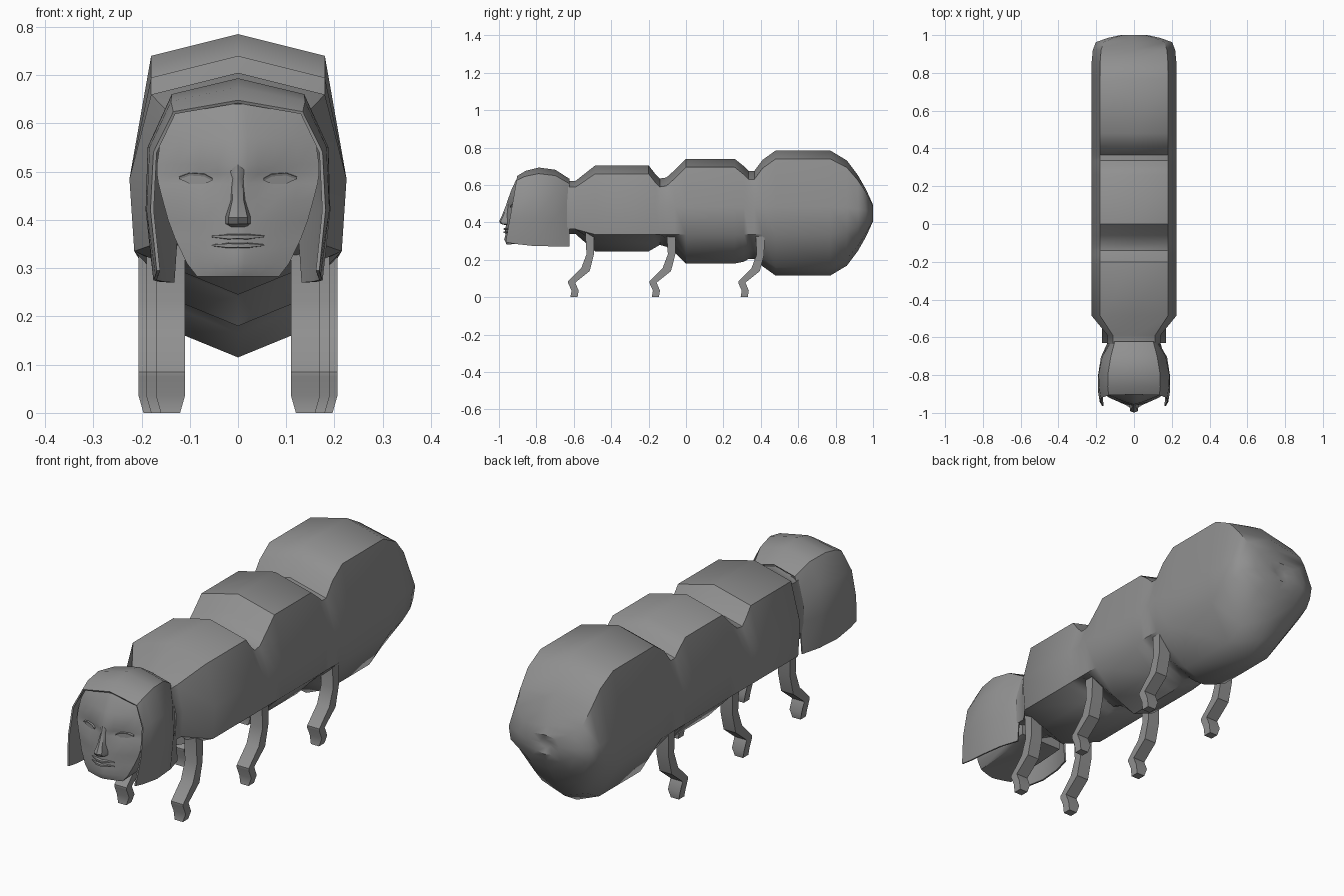
import bpy, bmesh, math

if "Cube" in bpy.data.objects:
    bpy.data.objects.remove(bpy.data.objects["Cube"])

grey = bpy.data.materials.new("dark_grey")
grey.diffuse_color = (.28, .28, .28, 1)
grey.use_nodes = True
grey.node_tree.nodes["Principled BSDF"].inputs["Base Color"].default_value = grey.diffuse_color


def make(name, verts, faces, angle=25, thick=0):
    me = bpy.data.meshes.new(name)
    me.from_pydata(verts, [], faces)
    bm = bmesh.new()
    bm.from_mesh(me)
    bmesh.ops.recalc_face_normals(bm, faces=bm.faces)
    bm.to_mesh(me)
    bm.free()
    me.materials.append(grey)
    ob = bpy.data.objects.new(name, me)
    bpy.context.collection.objects.link(ob)
    bpy.ops.object.select_all(action='DESELECT')
    ob.select_set(True)
    bpy.context.view_layer.objects.active = ob
    if thick:
        m = ob.modifiers.new("thickness", 'SOLIDIFY')
        m.thickness, m.offset = thick, 0
        bpy.ops.object.modifier_apply(modifier=m.name)
    bpy.ops.object.shade_smooth_by_angle(angle=math.radians(angle))
    return ob


def loft(name, rings, closed=True, angle=25, thick=0):
    n = len(rings[0])
    verts = [p for r in rings for p in r]
    faces = []
    for i in range(len(rings) - 1):
        for j in range(n if closed else n - 1):
            k = (j + 1) % n
            faces.append((i * n + j, i * n + k, (i + 1) * n + k, (i + 1) * n + j))
    if closed:
        faces += [tuple(range(n)), tuple(range((len(rings) - 1) * n, len(rings) * n))]
    return make(name, verts, faces, angle, thick)


def mirrored(half):
    # half outline starting on the centre line -> full left-to-right strip
    return [(-x, y, z) for x, y, z in reversed(half[1:])] + half


# Body: ten-sided rings with constant width and swelling height
def ring(y, top, bot, s=1, w=1):
    right = [(0, top), (.18, top - .045), (.225, .485), (.215, .335), (.11, bot + .045), (0, bot)]
    pts = right + [(-x, z) for x, z in reversed(right[1:-1])]
    return [(x * w, y, .45 + (z - .45) * s) for x, z in pts]


body = [ring(-.635, .68, .30, .75, .62), ring(-.59, .68, .30, .75, .62),
        ring(-.485, .705, .245), ring(-.20, .705, .245), ring(-.165, .66, .265),
        ring(-.14, .635, .28), ring(-.105, .64, .27), ring(-.06, .68, .24),
        ring(0, .74, .18), ring(.26, .74, .18), ring(.31, .70, .19),
        ring(.335, .675, .205), ring(.365, .675, .205), ring(.41, .735, .165),
        ring(.48, .785, .115), ring(.77, .785, .115), ring(.86, .785, .115, .84, .995),
        ring(.92, .785, .115, .6, .97), ring(.962, .785, .115, .38, .90),
        ring(.985, .785, .115, .23, .62), ring(1.0, .785, .115, .13, .32),
        ring(.99, .785, .115, .05, .12)]
loft("body", body, angle=42)

# Legs: bent side profile extruded across x
profile = [(-.54, .37), (-.532, .23), (-.56, .155), (-.63, .085), (-.63, .075), (-.612, .035),
           (-.618, 0), (-.58, 0), (-.574, .035), (-.592, .078), (-.515, .14), (-.492, .23), (-.49, .37)]
for label, dy, x0 in (("front", 0, .11), ("middle", .435, .13), ("back", .91, .146)):
    for side, sx in (("left", -1), ("right", 1)):
        rings = []
        for x, in_foot in ((x0, .01), (x0 + .06, -.01)):
            rings.append([(sx * (x + (in_foot if z < .01 else 0)), y + dy, z) for y, z in profile])
        loft(f"{label}_leg_{side}", rings, angle=35)

# Head: stacked horizontal outlines (z, half width, centre y, side y)
rows = [(.283, .085, -.960, -.935), (.31, .106, -.972, -.93), (.335, .118, -.965, -.925),
        (.36, .13, -.967, -.92), (.40, .145, -.960, -.91), (.44, .156, -.960, -.905),
        (.475, .165, -.955, -.90), (.495, .168, -.953, -.895), (.515, .168, -.955, -.89),
        (.57, .160, -.935, -.88), (.62, .135, -.912, -.875), (.64, .10, -.90, -.87)]
fractions = (0, .12, .25, .48, .75, 1)
stack = []
for z, w, yc, ys in rows:
    half = []
    for f in fractions:
        y = yc + (ys - yc) * f ** 1.25
        if .46 < z < .5 and .2 < f < .8:
            y += .008                      # eye socket
        if .42 < z < .45 and .4 < f < .8:
            y -= .005                      # cheekbone
        half.append((w * f, y, z))
    zb = max(z, .32)
    half += [(w * .98, -.76, max(z, .30)), (min(w, .105), -.63, min(zb, .60))]
    stack.append(mirrored(half))
loft("head", stack, angle=40)

# Nose: wedge rows (z, half width, tip y)
nose = []
for z, w, y in ((.515, .022, -.955), (.485, .013, -.965), (.44, .017, -.983),
                (.405, .028, -.999), (.392, .028, -.990), (.385, .02, -.965)):
    nose.append([(-w, -.945, z), (-w * .7, y + .008, z), (0, y, z), (w * .7, y + .008, z), (w, -.945, z)])
loft("nose", nose, angle=35)

# Lips: upper and lower bars tapering to the corners
for name, z, h in (("upper_lip", .366, .009), ("lower_lip", .348, .009)):
    rings = []
    for x, k in ((-.055, .3), (-.02, 1), (0, .85), (.02, 1), (.055, .3)):
        y = -.966 + abs(x) * .30
        rings.append([(x, y + .02, z + h * k), (x, y - .012 * k, z + h * k * .3),
                      (x, y - .012 * k, z - h * k * .6), (x, y + .02, z - h * k)])
    loft(name, rings, angle=50)

# Eyes: almond plates with a raised lid above
almond = [(.053, .482), (.07, .491), (.10, .493), (.122, .485), (.10, .475), (.07, .474)]
for side, sx in (("left", -1), ("right", 1)):
    depth = lambda x: -.934 + (x - .05) * .35
    loft(f"eye_{side}", [[(sx * x, depth(x) + d, z) for x, z in almond] for d in (-.004, .02)])
    loft(f"eyelid_{side}", [[(sx * x, depth(x) + d, z + e) for d, e in
                             ((.015, .006), (-.008, .004), (-.006, -.001), (.015, -.001))]
                            for x, z in almond[:4]])

# Hair: cap and side curtains, front edge slanting forward at the bottom
stations = [(-.625, 0, ((0, .63), (.10, .605), (.118, .52), (.125, .41), (.135, .27))),
            (-.70, .01, ((0, .678), (.12, .648), (.165, .56), (.172, .42), (.16, .272))),
            (-.79, .03, ((0, .690), (.135, .658), (.184, .55), (.188, .42), (.172, .275))),
            (-.86, .05, ((0, .672), (.137, .643), (.180, .55), (.186, .42), (.168, .285))),
            (-.90, .065, ((0, .645), (.132, .622), (.172, .54), (.178, .42), (.165, .295)))]
hair = []
for y, shear, pts in stations:
    hair.append(mirrored([(x, y - shear * (.65 - z) / .36, z) for x, z in pts]))
loft("hair", hair, closed=False, angle=35, thick=.007)
